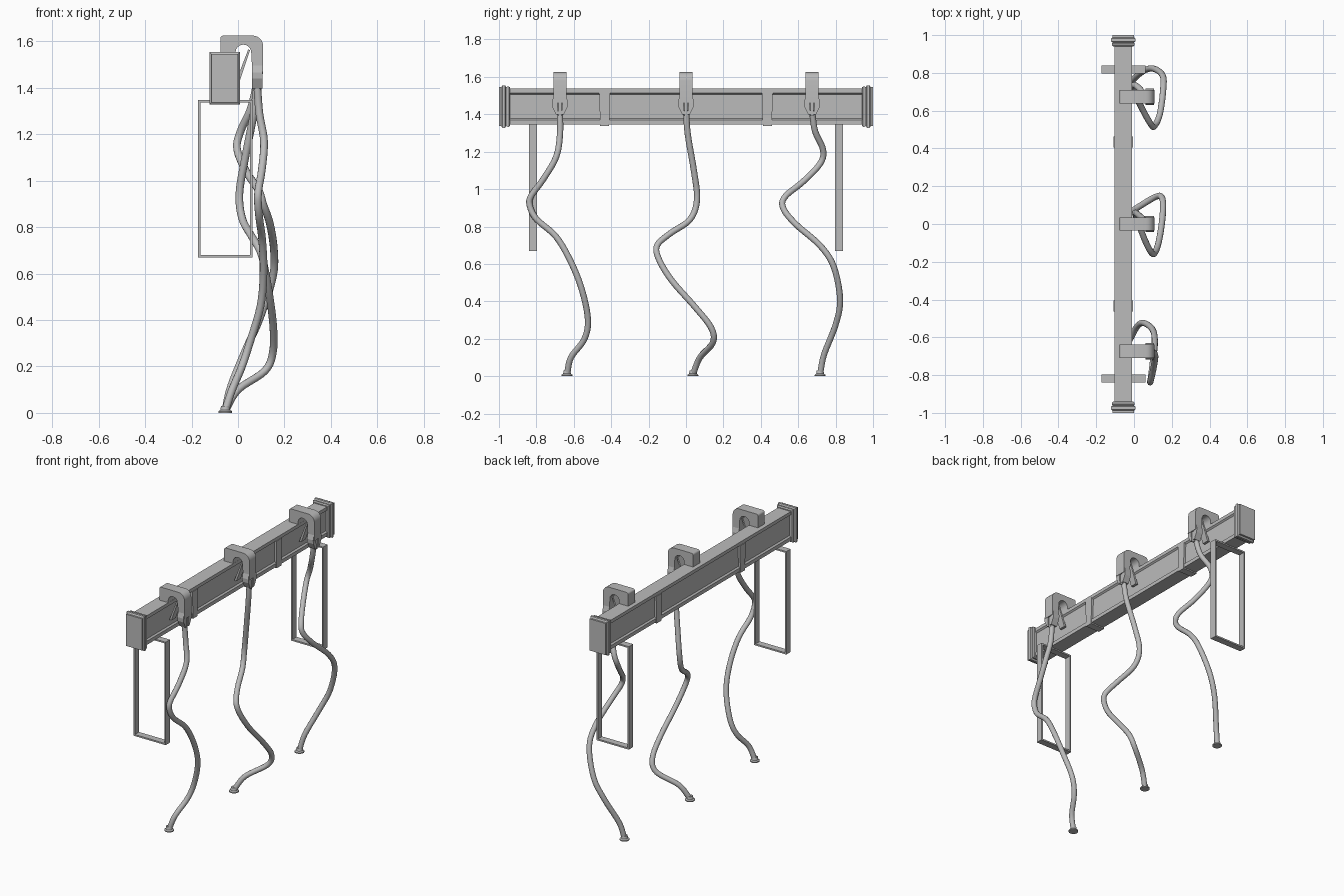
import bpy, bmesh, math
from mathutils import Vector

if "Cube" in bpy.data.objects:
    bpy.data.objects.remove(bpy.data.objects["Cube"])

gray = bpy.data.materials.new("plain gray")
gray.diffuse_color = (0.5, 0.5, 0.5, 1)
gray.use_nodes = True
gray.node_tree.nodes["Principled BSDF"].inputs["Base Color"].default_value = gray.diffuse_color


def finish(name, bm, smooth=False):
    bmesh.ops.recalc_face_normals(bm, faces=bm.faces)
    me = bpy.data.meshes.new(name)
    bm.to_mesh(me)
    bm.free()
    ob = bpy.data.objects.new(name, me)
    bpy.context.collection.objects.link(ob)
    me.materials.append(gray)
    if smooth:
        bpy.ops.object.select_all(action='DESELECT')
        ob.select_set(True)
        bpy.context.view_layer.objects.active = ob
        bpy.ops.object.shade_smooth_by_angle(angle=math.radians(35))
    return ob


def loft(name, rings, smooth=False):
    bm = bmesh.new()
    loops = [[bm.verts.new(p) for p in r] for r in rings]
    n = len(loops[0])
    for a, b in zip(loops, loops[1:]):
        for i in range(n):
            j = (i + 1) % n
            bm.faces.new((a[i], a[j], b[j], b[i]))
    bm.faces.new(loops[0])
    bm.faces.new(loops[-1][::-1])
    return finish(name, bm, smooth)


def prism_y(name, pts, y0, y1, smooth=False):
    """Extrude an (x, z) profile along y."""
    return loft(name, [[(x, y, z) for x, z in pts] for y in (y0, y1)], smooth)


def prism_x(name, pts, x0, x1, smooth=False):
    """Extrude a (y, z) profile along x."""
    return loft(name, [[(x, y, z) for y, z in pts] for x in (x0, x1)], smooth)


def arc(cx, cz, r, a0, a1, n=6):
    return [(cx + r * math.cos(math.radians(a0 + (a1 - a0) * i / n)),
             cz + r * math.sin(math.radians(a0 + (a1 - a0) * i / n))) for i in range(n + 1)]


BX, BZ = -0.057, 1.441   # beam centre

# Beam with a shallow channel along each side
half = [(0.047, -0.096), (0.047, -0.072), (0.037, -0.064),
        (0.037, 0.066), (0.047, 0.074), (0.047, 0.096)]
profile = [(BX + x, BZ + z) for x, z in half] + [(BX - x, BZ + z) for x, z in reversed(half)]
prism_y("beam", profile, -0.97, 0.97)

# End caps: stepped, bevelled blocks
for s in (-1, 1):
    steps = [(0.94, 0.054, 0.102), (0.947, 0.060, 0.108), (0.955, 0.060, 0.108),
             (0.962, 0.056, 0.103), (0.967, 0.065, 0.113), (0.982, 0.065, 0.113),
             (0.988, 0.058, 0.104), (1.0, 0.058, 0.104)]
    loft("end_cap", [[(BX - w, s * y, BZ - h), (BX + w, s * y, BZ - h),
                      (BX + w, s * y, BZ + h), (BX - w, s * y, BZ + h)] for y, w, h in steps])

# Bands wrapped around the underside of the beam
for y in (-0.435, 0.435):
    for s in (-1, 1):
        prism_x("band_side", [(y - 0.024, 1.338), (y + 0.024, 1.338),
                              (y + 0.029, 1.515), (y - 0.029, 1.515)],
                BX + s * 0.034, BX + s * 0.051)
    prism_y("band_bottom", [(BX - 0.051, 1.337), (BX + 0.051, 1.337),
                            (BX + 0.051, 1.348), (BX - 0.051, 1.348)], y - 0.024, y + 0.024)

# Hanging frames
for y in (-0.818, 0.818):
    bm = bmesh.new()
    x0, x1, z0, z1, t = -0.172, 0.062, 0.67, 1.347, 0.010
    outer = [(x0, z0), (x1, z0), (x1, z1), (x0, z1)]
    inner = [(x0 + t, z0 + t), (x1 - t, z0 + t), (x1 - t, z1 - t), (x0 + t, z1 - t)]
    o, i = ([[bm.verts.new((x, y + d, z)) for x, z in ring] for d in (-0.022, 0.022)]
            for ring in (outer, inner))
    for k in range(4):
        j = (k + 1) % 4
        for a, b in ((o[0], o[1]), (i[0], i[1]), (o[0], i[0]), (o[1], i[1])):
            bm.faces.new((a[k], a[j], b[j], b[k]))
    finish("hanging_frame", bm)

# Hooks over the beam, each with a slanted gate and a two-pronged clevis
hook = ([(-0.076, 1.53)] + arc(-0.064, 1.613, 0.012, 180, 90, 3)
        + arc(0.063, 1.580, 0.045, 90, 0) + [(0.108, 1.46), (0.062, 1.46)]
        + arc(0.023, 1.552, 0.034, 0, 180, 8) + [(-0.011, 1.53)])
for yc in (-0.674, 0.0, 0.674):
    prism_y("hook", hook, yc - 0.035, yc + 0.035, True)
    prism_y("hook_gate", [(0.044, 1.565), (0.052, 1.562), (0.004, 1.42), (-0.012, 1.42)],
            yc - 0.022, yc + 0.022)
    for s in (-1, 1):
        prong = [(0.034, 1.50), (0.043, 1.465), (0.041, 1.44), (0.020, 1.398),
                 (0.007, 1.398), (0.012, 1.44), (0.014, 1.50)]
        prism_x("clevis_prong", [(yc + s * y, z) for y, z in prong], 0.060, 0.105)
    prism_x("clevis_pin", [(yc - 0.009, 1.39), (yc + 0.009, 1.39),
                           (yc + 0.009, 1.48), (yc - 0.009, 1.48)], 0.066, 0.100)

# Ropes: centre lines from clevis to floor
ropes = [
    [(.082, -.674, 1.42), (.092, -.674, 1.29), (.112, -.695, 1.17), (.103, -.765, 1.05),
     (.088, -.83, .96), (.086, -.834, .906), (.092, -.797, .837), (.104, -.695, .746),
     (.11, -.615, .61), (.097, -.556, .46), (.05, -.524, .30), (.015, -.545, .195),
     (-.025, -.615, .10), (-.055, -.636, .01)],
    [(.082, 0, 1.42), (.068, .01, 1.29), (.03, .043, 1.094), (.006, .059, .944),
     (.018, .021, .837), (.058, -.086, .762), (.095, -.155, .698), (.115, -.144, .623),
     (.135, -.075, .51), (.152, .048, .37), (.15, .134, .26), (.115, .144, .18),
     (.0, .075, .10), (-.055, .037, .01)],
    [(.082, .674, 1.42), (.055, .69, 1.31), (.01, .733, 1.21), (-.004, .717, 1.136),
     (.035, .626, 1.04), (.088, .53, .96), (.108, .519, .90), (.137, .583, .816),
     (.155, .717, .698), (.15, .79, .585), (.095, .824, .41), (.035, .80, .275),
     (-.03, .738, .115), (-.055, .717, .01)],
]


def smooth_path(pts, n=5):
    """Catmull-Rom resampling."""
    p = [Vector(q) for q in pts]
    p = [2 * p[0] - p[1]] + p + [2 * p[-1] - p[-2]]
    out = []
    for a, b, c, d in zip(p, p[1:], p[2:], p[3:]):
        for k in range(n):
            t = k / n
            out.append(0.5 * (2 * b + (c - a) * t + (2 * a - 5 * b + 4 * c - d) * t * t
                              + (3 * b - a - 3 * c + d) * t ** 3))
    return out + [p[-2]]


for pts in ropes:
    path = smooth_path(pts)
    side, rings = Vector((1, 0, 0)), []
    for k, c in enumerate(path):
        tan = (path[min(k + 1, len(path) - 1)] - path[max(k - 1, 0)]).normalized()
        side = (side - tan * side.dot(tan)).normalized()
        up = tan.cross(side)
        rings.append([c + 0.0165 * (side * math.cos(a) + up * math.sin(a))
                      for a in (2 * math.pi * i / 12 for i in range(12))])
    loft("rope", rings, True)
    # Flared foot where the rope meets the floor
    fx, fy, _ = pts[-1]
    loft("rope_foot", [[(fx + r * math.cos(a), fy + r * math.sin(a), z)
                        for a in (2 * math.pi * i / 16 for i in range(16))]
                       for r, z in ((.029, 0), (.029, .007), (.021, .013), (.018, .03))], True)
